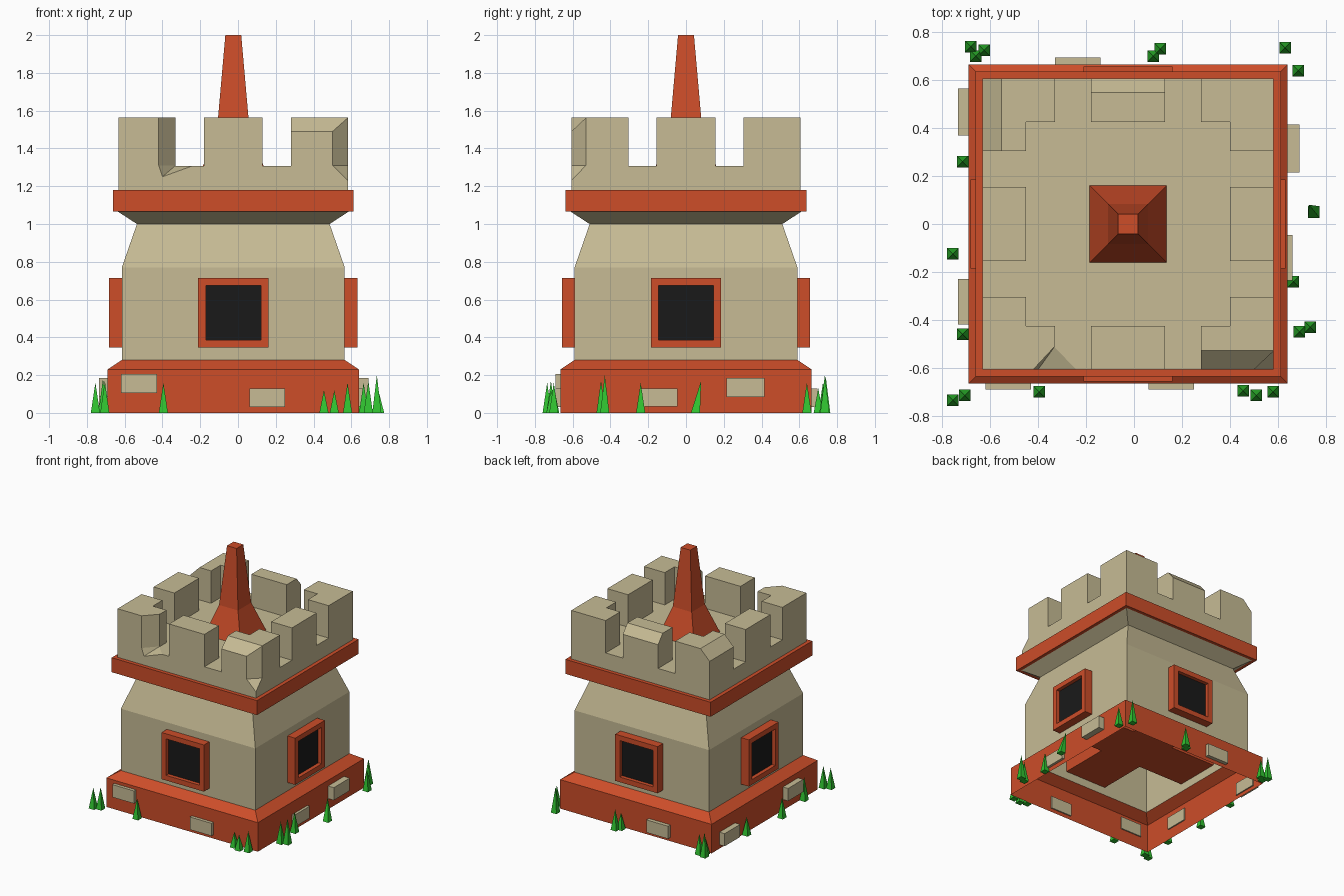
import bpy, bmesh, math
from mathutils import Matrix, Vector

if "Cube" in bpy.data.objects:
    bpy.data.objects.remove(bpy.data.objects["Cube"])

CX = -0.025  # tower axis in x


def material(name, r, g, b):
    m = bpy.data.materials.new(name)
    m.diffuse_color = (r, g, b, 1)
    m.use_nodes = True
    m.node_tree.nodes["Principled BSDF"].inputs["Base Color"].default_value = m.diffuse_color
    return m


RED = material("red_stone", 0.61, 0.075, 0.022)
SAND = material("sand_stone", 0.57, 0.50, 0.30)
BLACK = material("dark_opening", 0.01, 0.01, 0.01)
GREEN = material("grass_green", 0.03, 0.55, 0.03)


def finish(name, bm, *mats):
    me = bpy.data.meshes.new(name)
    bm.to_mesh(me)
    bm.free()
    for m in mats:
        me.materials.append(m)
    ob = bpy.data.objects.new(name, me)
    bpy.context.collection.objects.link(ob)
    return ob


def square_profile(name, profile, mat, cap=False):
    """Sweep (half width, z) points around a square."""
    bm = bmesh.new()
    rings = [[bm.verts.new((CX + sx * h, sy * h, z))
              for sx, sy in ((-1, -1), (1, -1), (1, 1), (-1, 1))] for h, z in profile]
    for a, b in zip(rings, rings[1:]):
        for i in range(4):
            j = (i + 1) % 4
            bm.faces.new((a[i], a[j], b[j], b[i]))
    if cap:
        bm.faces.new(rings[-1])
    return finish(name, bm, mat)


def box(name, lo, hi, mat):
    lo, hi = Vector(lo), Vector(hi)
    bm = bmesh.new()
    bmesh.ops.create_cube(bm, size=1, matrix=Matrix.Translation((lo + hi) / 2)
                          @ Matrix.Diagonal((*(hi - lo), 1)))
    return finish(name, bm, mat)


# Open-bottomed base, body, cornice and spire
square_profile("base", [(0.665, 0), (0.665, 0.23), (0.59, 0.28)], RED)
square_profile("body", [(0.59, 0.28), (0.59, 0.77), (0.51, 1.0), (0.61, 1.065)], SAND)
square_profile("cornice", [(0.605, 1.065), (0.637, 1.065), (0.637, 1.18), (0.60, 1.18)], RED)
square_profile("spire", [(0.16, 1.308), (0.083, 1.535), (0.042, 2.0)], RED, cap=True)

# Window frames: two crossing blocks with recessed dark ends
for name, ang in (("window_front_back", 0), ("window_sides", math.pi / 2)):
    bm = bmesh.new()
    bmesh.ops.create_cube(bm, size=1, matrix=Matrix.Diagonal((0.372, 1.314, 0.37, 1)))
    ends = [f for f in bm.faces if abs(f.normal.y) > 0.9]
    bmesh.ops.inset_region(bm, faces=ends, thickness=0.057)
    panes = bmesh.ops.extrude_discrete_faces(bm, faces=ends)["faces"]
    for f in panes:
        f.material_index = 1
        s = -1 if f.calc_center_median().y > 0 else 1
        bmesh.ops.translate(bm, verts=f.verts, vec=(0, s * 0.03, 0))
    bm.transform(Matrix.Translation((CX, 0, 0.53)) @ Matrix.Rotation(ang, 4, 'Z'))
    finish(name, bm, RED, BLACK)

# Battlements: block grid, solid floor layer and merlon layer
G = [-0.607, -0.425, -0.305, -0.155, 0.155, 0.305, 0.425, 0.607]
LEVELS = (G, G, [1.18, 1.308, 1.565])


def solid(i, j, k):
    if not (0 <= i < 7 and 0 <= j < 7 and 0 <= k < 2):
        return False
    return k == 0 or ((i in (0, 6) or j in (0, 6)) and i not in (2, 4) and j not in (2, 4))


bm = bmesh.new()
for i in range(7):
    for j in range(7):
        for k in range(2):
            if not solid(i, j, k):
                continue
            for ax in range(3):
                for d in (0, 1):
                    n = [i, j, k]
                    n[ax] += 2 * d - 1
                    if solid(*n):
                        continue
                    u, v = (ax + 1) % 3, (ax + 2) % 3
                    quad = []
                    for du, dv in ((0, 0), (1, 0), (1, 1), (0, 1)):
                        c = [i, j, k]
                        c[ax] += d
                        c[u] += du
                        c[v] += dv
                        quad.append(bm.verts.new([LEVELS[a][c[a]] for a in range(3)]))
                    bm.faces.new(quad if d else quad[::-1])
bmesh.ops.remove_doubles(bm, verts=bm.verts, dist=1e-5)
bmesh.ops.translate(bm, verts=bm.verts, vec=(CX, 0, 0))
battlements = finish("battlements", bm, SAND)


# Chipped stone: convex cutters
def prism(axis, lo, hi, section):
    return [(t, a, b) if axis == 'x' else (a, t, b) for t in (lo, hi) for a, b in section]


chips = [
    # front left merlon, broken inner corner
    [(-0.42, -0.607, 1.31), (-0.42, -0.607, 1.6), (-0.33, -0.51, 1.31), (-0.33, -0.51, 1.6),
     (-0.40, -0.607, 1.25), (-0.235, -0.607, 1.31), (-0.42, -0.66, 1.6), (-0.25, -0.66, 1.6),
     (-0.40, -0.66, 1.25), (-0.235, -0.66, 1.31)],
    # front right corner, vertical break
    [(0.50, -0.607, 1.31), (0.50, -0.607, 1.6), (0.582, -0.53, 1.31), (0.582, -0.53, 1.6),
     (0.582, -0.607, 1.23), (0.65, -0.53, 1.31), (0.65, -0.53, 1.6), (0.50, -0.66, 1.31),
     (0.50, -0.66, 1.6), (0.65, -0.66, 1.6), (0.65, -0.66, 1.2)],
    # sloped top edges: front right, back left, back centre
    prism('x', 0.23, 0.68, [(-0.61, 1.487), (-0.52, 1.572), (-0.66, 1.44), (-0.66, 1.6)]),
    prism('y', 0.25, 0.66, [(-0.634, 1.483), (-0.545, 1.572), (-0.68, 1.437), (-0.68, 1.6)]),
    prism('x', -0.22, 0.17, [(0.61, 1.493), (0.543, 1.572), (0.66, 1.435), (0.66, 1.6)]),
]
for pts in chips:
    bm = bmesh.new()
    bmesh.ops.convex_hull(bm, input=[bm.verts.new(p) for p in pts])
    bmesh.ops.recalc_face_normals(bm, faces=bm.faces)
    cutter = finish("chip_cutter", bm, SAND)
    cutter.hide_render = True
    mod = battlements.modifiers.new("chip", 'BOOLEAN')
    mod.operation, mod.solver, mod.object = 'DIFFERENCE', 'EXACT', cutter
    bpy.context.view_layer.objects.active = battlements
    bpy.ops.object.modifier_apply(modifier=mod.name)
    bpy.data.objects.remove(cutter)

# Loose bricks on the base: (side, start, end, bottom, top)
bricks = [('front', -0.62, -0.43, 0.105, 0.205), ('front', 0.06, 0.25, 0.03, 0.13),
          ('back', -0.33, -0.14, 0.03, 0.13), ('left', 0.37, 0.565, 0.03, 0.13),
          ('left', -0.42, -0.23, 0.085, 0.185), ('right', 0.215, 0.415, 0.085, 0.185),
          ('right', -0.235, -0.045, 0.035, 0.13)]
for side, a, b, z0, z1 in bricks:
    out = 0.66 if (side == 'right' and a < 0) else 0.69
    lo, hi = {'front': ((a, -0.69), (b, -0.655)), 'back': ((a, 0.655), (b, 0.695)),
              'left': ((-0.735, a), (-0.68, b)), 'right': ((0.63, a), (out, b))}[side]
    box("brick_" + side, (*lo, z0), (*hi, z1), SAND)

# Grass blades: (x, y, height)
grass = [(-0.68, 0.74, 0.19), (-0.625, 0.725, 0.16), (-0.66, 0.70, 0.13),
         (0.08, 0.70, 0.13), (0.11, 0.73, 0.16), (0.63, 0.735, 0.20), (0.685, 0.64, 0.16),
         (-0.715, 0.26, 0.14), (0.75, 0.05, 0.17), (-0.755, -0.125, 0.16),
         (0.665, -0.24, 0.16), (0.735, -0.43, 0.20), (0.69, -0.45, 0.17),
         (-0.715, -0.46, 0.18), (-0.755, -0.735, 0.16), (-0.705, -0.715, 0.17),
         (-0.395, -0.70, 0.16), (0.455, -0.695, 0.12), (0.51, -0.715, 0.12),
         (0.58, -0.70, 0.16)]
for x, y, h in grass:
    bm = bmesh.new()
    bmesh.ops.create_cone(bm, cap_ends=True, segments=4, radius1=0.034, radius2=0, depth=h,
                          matrix=Matrix.Translation((x, y, h / 2)) @ Matrix.Rotation(math.pi / 4, 4, 'Z'))
    if x == 0.75:  # one leaning blade
        max(bm.verts, key=lambda v: v.co.z).co += Vector((-0.02, 0.03, 0))
    finish("grass_blade", bm, GREEN)
